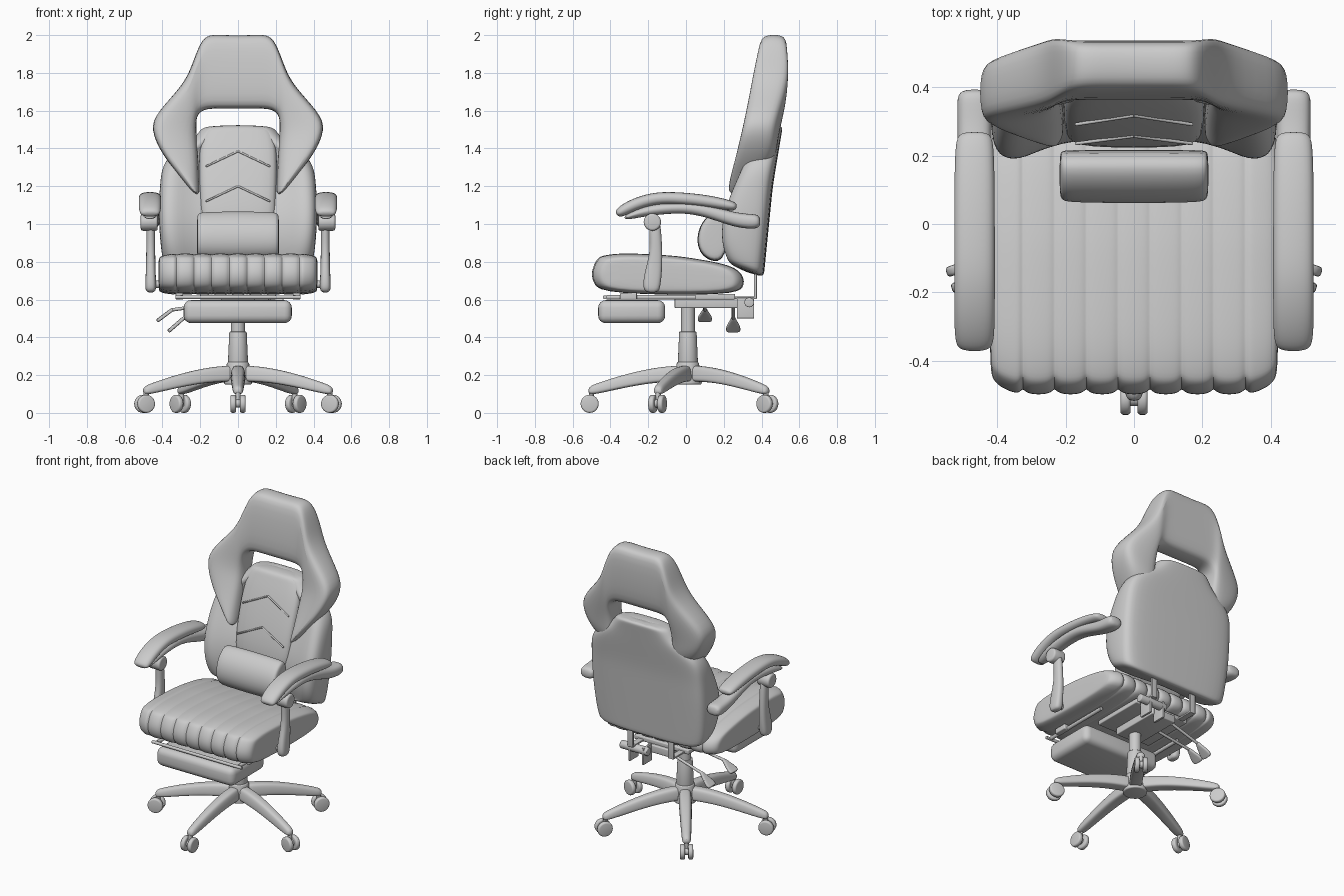
import bpy, bmesh, math
from mathutils import Vector, Matrix

if bpy.data.objects.get("Cube"):
    bpy.data.objects.remove(bpy.data.objects["Cube"])

grey = bpy.data.materials.new("plain grey")
grey.use_nodes = True
grey.diffuse_color = (0.6, 0.6, 0.6, 1)
grey.node_tree.nodes["Principled BSDF"].inputs["Base Color"].default_value = (0.6, 0.6, 0.6, 1)


def finish(name, bm, angle=50):
    bmesh.ops.recalc_face_normals(bm, faces=bm.faces)
    mesh = bpy.data.meshes.new(name)
    bm.to_mesh(mesh)
    bm.free()
    mesh.materials.append(grey)
    ob = bpy.data.objects.new(name, mesh)
    bpy.context.collection.objects.link(ob)
    bpy.ops.object.select_all(action='DESELECT')
    ob.select_set(True)
    bpy.context.view_layer.objects.active = ob
    bpy.ops.object.shade_smooth_by_angle(angle=math.radians(angle))
    return ob


def loft(name, sections):
    """Skin a row of equal sections, cap the ends and smooth the result."""
    bm = bmesh.new()
    rings = [[bm.verts.new(p) for p in s] for s in sections]
    n = len(rings[0])
    for a, b in zip(rings, rings[1:]):
        for i in range(n):
            j = (i + 1) % n
            bm.faces.new((a[i], a[j], b[j], b[i]))
    bm.faces.new(rings[0])
    bm.faces.new(rings[-1])
    smooth = finish(name, bm, 75).modifiers.new("smooth", 'SUBSURF')
    smooth.levels = smooth.render_levels = 2


def rounded(corners, r):
    """Chamfer the corners of a polygon by distance r."""
    q = [Vector(c) for c in corners]
    out = []
    for i, p in enumerate(q):
        for o in (q[i - 1], q[(i + 1) % len(q)]):
            out.append(p.lerp(o, min(0.4, r / max((o - p).length, 0.001))))
    return out


def table(v, pts):
    """Straight-line lookup in (key, value) pairs."""
    for (a, x), (b, y) in zip(pts, pts[1:]):
        if v <= b:
            return x + (y - x) * max(0, v - a) / (b - a)
    return pts[-1][1]


def box(name, lo, hi, bevel=0.006):
    bm = bmesh.new()
    lo, hi = Vector(lo), Vector(hi)
    bmesh.ops.create_cube(bm, size=1, matrix=Matrix.Translation((lo + hi) / 2) @ Matrix.Diagonal((*(hi - lo), 1)))
    bmesh.ops.bevel(bm, geom=bm.edges[:], offset=bevel, segments=4, profile=0.5, affect='EDGES')
    finish(name, bm)


def rod(name, a, b, r1, r2=None, bevel=0.0):
    a, b = Vector(a), Vector(b)
    d = b - a
    bm = bmesh.new()
    mat = Matrix.Translation((a + b) / 2) @ d.to_track_quat('Z', 'Y').to_matrix().to_4x4()
    bmesh.ops.create_cone(bm, cap_ends=True, segments=24, radius1=r1, radius2=r2 or r1, depth=d.length, matrix=mat)
    if bevel:
        rim = [e for e in bm.edges if any(len(f.verts) > 4 for f in e.link_faces)]
        bmesh.ops.bevel(bm, geom=rim, offset=bevel, segments=3, profile=0.5, affect='EDGES')
    finish(name, bm)


# Backrest depth by height: rear face, bolster front, centre panel front
REAR = [(0.7, 0.41), (1.0, 0.44), (1.2, 0.46), (1.5, 0.51), (1.75, 0.545), (1.9, 0.56), (2.0, 0.545)]
BOLSTER = [(0.7, 0.24), (0.8, 0.185), (1.0, 0.185), (1.1, 0.21), (1.2, 0.25), (1.3, 0.295), (1.4, 0.34), (1.52, 0.38)]
PANEL = [(0.9, 0.2), (1.1, 0.215), (1.3, 0.275), (1.4, 0.31), (1.52, 0.365)]

# Back shell with side bolsters
shell = []
for z, w in ((0.71, 0.37), (0.75, 0.395), (0.85, 0.41), (1.0, 0.42), (1.1, 0.42), (1.2, 0.415), (1.3, 0.405),
             (1.37, 0.36), (1.43, 0.25), (1.5, 0.2), (1.522, 0.17)):
    b, f = table(z, REAR), table(z, BOLSTER)
    c = min(f + 0.07, b - 0.06)
    half = [(0.5 * w, b), (w - 0.04, b - 0.01), (w, b - 0.045), (w, f + 0.05), (w - 0.03, f + 0.005),
            (w - 0.09, f), (min(0.2, w * 0.5), c)]
    ring = half + [(-x, y) for x, y in reversed(half)]
    lift = table(z, [(0.7, 0.4), (1.0, 0)])
    shell.append([(x, y, z + (b - y) * lift) for x, y in ring])
loft("back_shell", shell)

# Centre panel and its chevron welts
panel = []
for z, w in ((0.9, 0.2), (1.1, 0.205), (1.3, 0.21), (1.42, 0.205), (1.49, 0.185), (1.525, 0.155)):
    f, b = table(z, PANEL), table(z, REAR) - 0.03
    panel.append(rounded([(-w, f + 0.01, z), (w, f + 0.01, z), (w, b, z), (-w, b, z)], 0.03))
loft("centre_panel", panel)
for z in (1.2, 1.385):
    for s in (-1, 1):
        rod("chevron_welt", (0, table(z, PANEL) + 0.012, z), (s * 0.17, table(z - 0.08, PANEL) + 0.014, z - 0.08), 0.005)

# Winged headrest frame: outer x, z, inner x, z, front y outer and inner
stations = [(0.06, 2.0, 0.07, 1.61, 0.385, 0.35), (0.14, 2.005, 0.15, 1.61, 0.385, 0.35),
            (0.19, 1.985, 0.19, 1.6, 0.38, 0.35), (0.235, 1.87, 0.215, 1.575, 0.355, 0.345),
            (0.28, 1.745, 0.222, 1.54, 0.33, 0.34), (0.435, 1.59, 0.218, 1.47, 0.3, 0.325),
            (0.465, 1.5, 0.212, 1.4, 0.283, 0.3), (0.405, 1.37, 0.207, 1.3, 0.255, 0.265),
            (0.31, 1.255, 0.205, 1.21, 0.225, 0.235), (0.235, 1.16, 0.205, 1.15, 0.215, 0.22)]
frame = []
for ox, oz, ix, iz, fo, fi in stations:
    thick = table(oz, [(1.15, 0.07), (1.25, 0.15), (1.37, 0.22), (1.5, 0.26)])
    bo = min(table(oz, REAR) - 0.2 * max(0, ox - 0.3), fo + thick)
    bi = min(table(iz, REAR), fi + thick)
    frame.append(rounded([(ox, fo, oz), (ix, fi, iz), (ix, bi, iz), (ox, bo, oz)], 0.035))
mirrored = [[(-p.x, p.y, p.z) for p in s] for s in reversed(frame)]
loft("headrest_frame", mirrored + frame)

# Lumbar pillow
pillow = []
for x, s in ((0.218, 0.8), (0.21, 0.95), (0.18, 1), (0.0, 1.02)):
    prof = [(0.22, 0.8), (0.12, 0.8), (0.055, 0.87), (0.065, 0.99), (0.14, 1.07), (0.22, 1.07)]
    pillow.append([(x, 0.17 + (y - 0.17) * s, 0.93 + (z - 0.93) * s) for y, z in prof])
pillow += [[(-x, y, z) for x, y, z in s] for s in reversed(pillow[:-1])]
loft("lumbar_pillow", pillow)

# Seat cushion with stitched channels
cuts = [(-0.422, 0.74), (-0.414, 0.86), (-0.39, 0.94), (-0.355, 0.99)]
for i in range(8):
    x = -0.325 + i * 0.0929
    cuts += [(x - 0.01, 1), (x, 0.945), (x + 0.01, 1), (x + 0.046, 1.015)]
cuts = cuts[:-1] + [(-x, s) for x, s in reversed(cuts[:4])]
seat = []
for x, s in cuts:
    prof = [(0, -0.48, 0.63), (0, -0.51, 0.8), (0, -0.4, 0.85), (0, -0.05, 0.832), (0, 0.3, 0.775), (0, 0.31, 0.62)]
    seat.append([(x, -0.1 + (p.y + 0.1) * (1 + (s - 1) * 0.75), 0.725 + (p.z - 0.725) * s) for p in rounded(prof, 0.05)])
loft("seat_cushion", seat)


# Armrests
def arm_part(name, side, path, half_w, half_h):
    secs = []
    for i, (y, z, k) in enumerate(path):
        a, b = path[max(i - 1, 0)], path[min(i + 1, len(path) - 1)]
        t = Vector((0, b[0] - a[0], b[1] - a[1])).normalized()
        n = Vector((0, -t.z, t.y)) * half_h * k
        u = Vector((half_w * (0.5 + 0.5 * k), 0, 0))
        c = Vector((side * 0.466, y, z))
        secs.append(rounded([c - u - n, c + u - n, c + u + n, c - u + n], 0.02))
    loft(name, secs)


for s, label in ((1, "left"), (-1, "right")):
    arm_part(label + "_arm_pad", s, [(-0.368, 1.05, 0.4), (-0.35, 1.062, 0.9), (-0.28, 1.102, 1), (-0.18, 1.134, 1),
             (-0.08, 1.14, 1), (0.1, 1.125, 1), (0.24, 1.096, 0.9), (0.27, 1.09, 0.5)], 0.06, 0.033)
    arm_part(label + "_arm_beam", s, [(-0.33, 1.03, 0.3), (-0.25, 1.06, 0.7), (-0.15, 1.08, 0.8), (0.0, 1.09, 0.8),
             (0.13, 1.065, 0.9), (0.26, 1.02, 1), (0.36, 1.012, 1.1), (0.395, 1.015, 0.8)], 0.05, 0.038)
    rod(label + "_arm_pivot", (s * 0.425, -0.178, 1.01), (s * 0.515, -0.178, 1.01), 0.046, bevel=0.012)
    post = []
    for z, y, hy, hx in ((1.03, -0.168, 0.03, 0.02), (0.95, -0.162, 0.032, 0.024), (0.85, -0.157, 0.033, 0.024),
                         (0.75, -0.172, 0.046, 0.026), (0.67, -0.183, 0.048, 0.03), (0.635, -0.18, 0.035, 0.026)):
        x = s * 0.462
        post.append(rounded([(x - hx, y - hy, z), (x + hx, y - hy, z), (x + hx, y + hy, z), (x - hx, y + hy, z)], 0.015))
    loft(label + "_arm_post", post)
    rod(label + "_post_bolt", (s * 0.36, -0.18, 0.68), (s * 0.46, -0.18, 0.68), 0.02)
    # Footrest rails and back hinge straps
    rod(label + "_footrest_rail", (s * 0.3, -0.42, 0.612), (s * 0.3, 0.05, 0.612), 0.012)
    box(label + "_rail_bracket", (s * 0.31 - 0.02, -0.35, 0.6), (s * 0.31 + 0.02, -0.26, 0.635))
    box(label + "_hinge_foot", (s * 0.15 - 0.02, 0.2, 0.603), (s * 0.15 + 0.02, 0.375, 0.615), 0.003)
    box(label + "_hinge_strap", (s * 0.15 - 0.02, 0.36, 0.605), (s * 0.15 + 0.02, 0.375, 0.74), 0.003)

box("footrest", (-0.288, -0.465, 0.475), (0.285, -0.11, 0.597), 0.04)
rod("footrest_crossbar", (-0.33, -0.43, 0.612), (0.33, -0.43, 0.612), 0.01)

# Tilt mechanism and levers
box("seat_plate", (-0.2, -0.1, 0.6), (0.2, 0.26, 0.63))
box("tilt_housing", (-0.09, -0.06, 0.555), (0.09, 0.28, 0.605))
box("tilt_bracket", (0.06, 0.27, 0.5), (0.075, 0.36, 0.61), 0.003)
box("tilt_bracket_outer", (0.16, 0.27, 0.5), (0.175, 0.36, 0.61), 0.003)
rod("tilt_knob", (0.04, 0.335, 0.585), (0.24, 0.335, 0.585), 0.026, bevel=0.005)
for y, start, bend, tip in ((0.1, (-0.08, 0.585), (-0.35, 0.545), (-0.43, 0.485)),
                            (0.25, (-0.08, 0.565), (-0.29, 0.5), (-0.37, 0.43))):
    a, b, c = (Vector((x, y, z)) for x, z in (start, bend, tip))
    rod("lever_stem", a, b, 0.009)
    paddle = []
    for t, hy in ((-0.1, 0.01), (0.2, 0.018), (0.6, 0.036), (0.9, 0.04), (1, 0.03)):
        p, u, n = b.lerp(c, t), Vector((0, hy, 0)), Vector((-0.006, 0, 0.008))
        paddle.append(rounded([p - u - n, p + u - n, p + u + n, p - u + n], 0.004))
    loft("lever_paddle", paddle)

# Gas column and hub
rod("column_upper", (0, 0.01, 0.42), (0, 0.01, 0.6), 0.037)
rod("column_sleeve", (0, 0.01, 0.25), (0, 0.01, 0.43), 0.054, 0.046, bevel=0.004)
rod("base_hub", (0, 0.01, 0.15), (0, 0.01, 0.27), 0.075, 0.058, bevel=0.01)

# Five-leg base with twin-wheel casters
for i in range(5):
    turn = Matrix.Translation((0, 0.01, 0)) @ Matrix.Rotation(math.radians(72 * i - 90), 4, 'Z')
    leg = []
    for r, w, lo, hi in ((0.0, 0.04, 0.165, 0.25), (0.08, 0.045, 0.165, 0.25), (0.2, 0.043, 0.158, 0.236),
                         (0.35, 0.038, 0.13, 0.2), (0.48, 0.032, 0.1, 0.158), (0.53, 0.028, 0.095, 0.138)):
        leg.append([turn @ p for p in rounded([(r, -w, lo), (r, w, lo), (r, w * 0.75, hi), (r, -w * 0.75, hi)], 0.012)])
    loft("base_leg", leg)
    rod("caster_stem", turn @ Vector((0.51, 0, 0.05)), turn @ Vector((0.51, 0, 0.13)), 0.014)
    rod("caster_axle", turn @ Vector((0.52, -0.03, 0.05)), turn @ Vector((0.52, 0.03, 0.05)), 0.022)
    for s in (-1, 1):
        rod("caster_wheel", turn @ Vector((0.52, s * 0.01, 0.048)), turn @ Vector((0.52, s * 0.04, 0.048)), 0.048, bevel=0.01)
